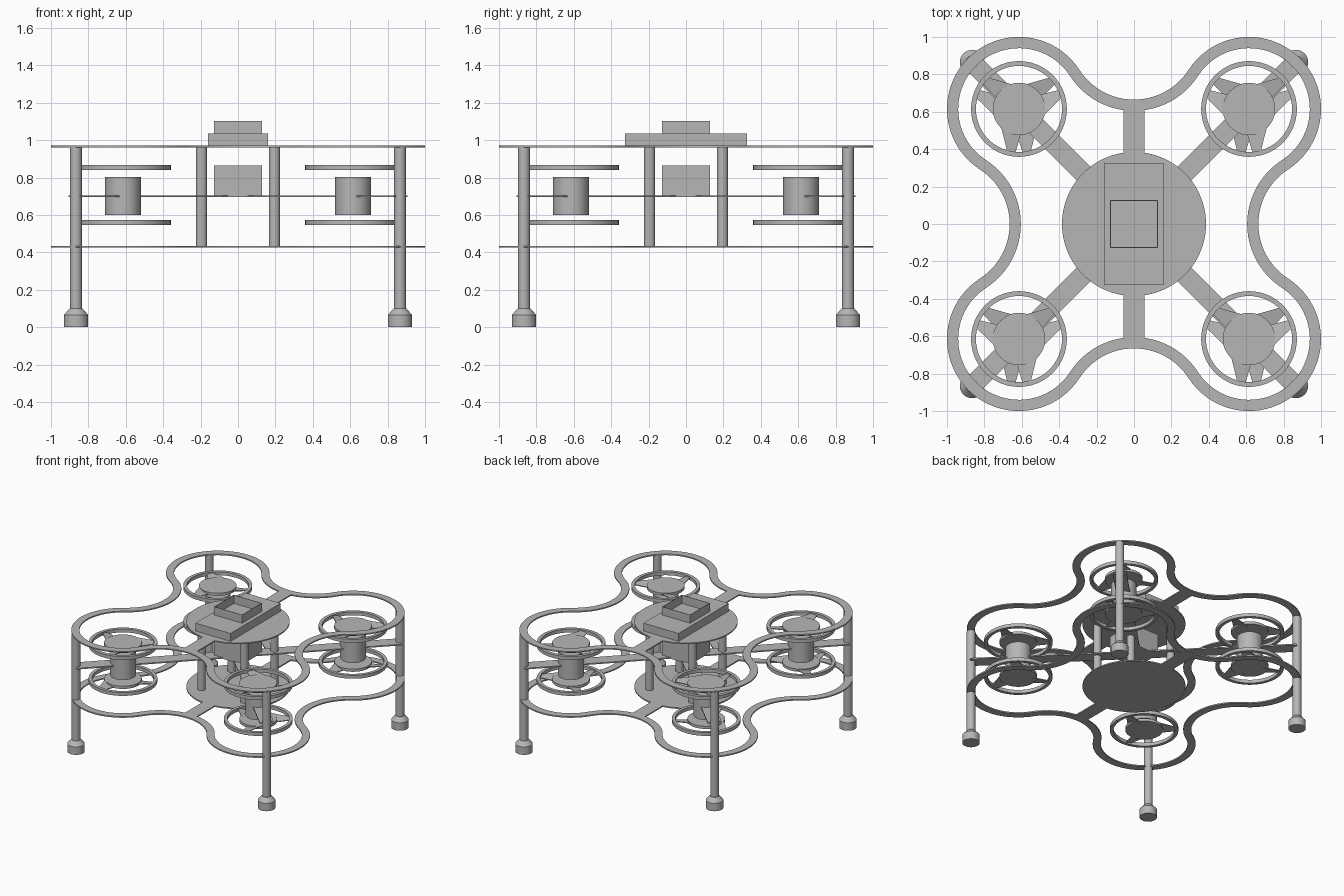
import bpy, bmesh
from math import sin, cos, pi, atan2, hypot
from mathutils import Matrix, Vector

old = bpy.data.objects.get("Cube")
if old:
    bpy.data.objects.remove(old, do_unlink=True)

grey = bpy.data.materials.new("plain grey")
grey.use_nodes = True
COLOUR = (0.47, 0.47, 0.47, 1)
grey.diffuse_color = COLOUR
grey.node_tree.nodes["Principled BSDF"].inputs["Base Color"].default_value = COLOUR
parts = []

LOBE = 0.615          # rotor centre offset on both axes
LOBE_R = 0.385        # outer radius of a guard lobe
DENT_R = 0.347        # radius of the inward curves between lobes
DENT_C = 1.012        # distance of those curve centres
BAND = 0.06
CORNERS = [(sx, sy) for sx in (-1, 1) for sy in (-1, 1)]


def finish(name, bm):
    bmesh.ops.recalc_face_normals(bm, faces=bm.faces)
    mesh = bpy.data.meshes.new(name)
    bm.to_mesh(mesh)
    bm.free()
    mesh.materials.append(grey)
    ob = bpy.data.objects.new(name, mesh)
    bpy.context.collection.objects.link(ob)
    parts.append(ob)
    return ob


def add_box(bm, x, y, z0, z1, cx=0, cy=0, turn=0):
    m = (Matrix.Rotation(turn, 4, 'Z')
         @ Matrix.Translation((cx, cy, (z0 + z1) / 2))
         @ Matrix.Diagonal((x, y, z1 - z0, 1)))
    bmesh.ops.create_cube(bm, size=1, matrix=m)


def add_cyl(bm, r, z0, z1, x=0, y=0, r2=None, sides=48):
    bmesh.ops.create_cone(bm, cap_ends=True, segments=sides, radius1=r,
                          radius2=r if r2 is None else r2, depth=z1 - z0,
                          matrix=Matrix.Translation((x, y, (z0 + z1) / 2)))


def add_band(bm, outer, inner, z0, z1):
    """Closed band with a rectangular section between two matching outlines."""
    loops = [[bm.verts.new((p.x, p.y, z)) for p in line]
             for line, z in ((outer, z0), (outer, z1), (inner, z1), (inner, z0))]
    n = len(outer)
    for k in range(4):
        a, b = loops[k], loops[(k + 1) % 4]
        for i in range(n):
            j = (i + 1) % n
            bm.faces.new((a[i], a[j], b[j], b[i]))


def circle(r, x=0, y=0, n=64):
    return [Vector((x + r * cos(2 * pi * i / n), y + r * sin(2 * pi * i / n)))
            for i in range(n)]


def guard_outline(inset):
    """Four round lobes joined by tangent inward curves."""
    end = atan2(DENT_C - LOBE, -LOBE)
    start = pi / 2 - end
    quarter = []
    for i in range(41):
        a = start + (end - start) * i / 40
        quarter.append(Vector((LOBE, LOBE)) + (LOBE_R - inset) * Vector((cos(a), sin(a))))
    for i in range(1, 24):
        a = (end - pi) + (-end - (end - pi)) * i / 24
        quarter.append(Vector((0, DENT_C)) + (DENT_R + inset) * Vector((cos(a), sin(a))))
    return [Matrix.Rotation(q * pi / 2, 2) @ p for q in range(4) for p in quarter]


# Upper and lower frame plates: guard band, centre disc and two struts
for name, z0 in (("lower_frame", 0.425), ("upper_frame", 0.96)):
    z1 = z0 + 0.01
    bm = bmesh.new()
    add_band(bm, guard_outline(0), guard_outline(BAND), z0, z1)
    add_cyl(bm, 0.385, z0, z1, sides=96)
    for s in (-1, 1):
        add_box(bm, 0.11, 0.24, z0, z1, 0, s * 0.495)
    finish(name, bm)

# Crossed motor arms
bm = bmesh.new()
for s in (-1, 1):
    add_box(bm, 2 * hypot(0.868, 0.868), 0.105, 0.695, 0.705, turn=s * pi / 4)
finish("motor_arms", bm)

# Legs with flared feet, and spacer posts
for sx, sy in CORNERS:
    x, y = sx * 0.866, sy * 0.866
    bm = bmesh.new()
    add_cyl(bm, 0.032, 0.09, 0.962, x, y, sides=32)
    finish("leg", bm)
    bm = bmesh.new()
    add_cyl(bm, 0.065, 0, 0.065, x, y)
    add_cyl(bm, 0.065, 0.065, 0.1, x, y, r2=0.034)
    finish("foot", bm)
    bm = bmesh.new()
    add_cyl(bm, 0.03, 0.43, 0.962, sx * 0.195, sy * 0.195, sides=32)
    finish("spacer_post", bm)


def add_blade(bm, x, y, z, angle, hand):
    """Pitched blade, wide at the hub and swept towards the rim."""
    shape = ((0.1, 0.095), (0.1, -0.02), (0.238, 0.02), (0.238, 0.06))
    rows = []
    for dz in (-0.003, 0.003):
        rows.append([bm.verts.new((x + r * cos(angle) - hand * t * sin(angle),
                                   y + r * sin(angle) + hand * t * cos(angle),
                                   z + dz + 0.18 * (t - 0.04)))
                     for r, t in shape])
    low, high = rows
    bm.faces.new(low)
    bm.faces.new(high)
    for i in range(4):
        j = (i + 1) % 4
        bm.faces.new((low[i], low[j], high[j], high[i]))


# Motors with a ringed rotor above and below each
for sx, sy in CORNERS:
    x, y = sx * LOBE, sy * LOBE
    bm = bmesh.new()
    add_cyl(bm, 0.096, 0.6, 0.802, x, y)
    finish("motor", bm)
    for name, z0, flip in (("lower_rotor", 0.545, -1), ("upper_rotor", 0.84, 1)):
        z1 = z0 + 0.028
        bm = bmesh.new()
        add_band(bm, circle(0.256, x, y), circle(0.23, x, y), z0, z1)
        add_cyl(bm, 0.14, z0 + 0.003, z1 - 0.003, x, y)
        for k in range(3):
            add_blade(bm, x, y, z0 + 0.014, -pi / 2 + k * 2 * pi / 3, flip * sx * sy)
        finish(name, bm)

# Battery block on the arms
bm = bmesh.new()
add_box(bm, 0.255, 0.255, 0.695, 0.865)
finish("battery", bm)

# Deck tray on the upper plate
bm = bmesh.new()
add_box(bm, 0.32, 0.65, 0.97, 1.035)
finish("deck_block", bm)

# Open-topped holder on the deck
bm = bmesh.new()
half = 0.1275
square = [Vector((sx * half, sy * half)) for sx, sy in ((-1, -1), (1, -1), (1, 1), (-1, 1))]
add_band(bm, square, [p * 0.97 for p in square], 1.035, 1.103)
finish("deck_holder", bm)

# Smooth round sides, keep edges sharp
bpy.ops.object.select_all(action='DESELECT')
for ob in parts:
    ob.select_set(True)
bpy.context.view_layer.objects.active = parts[0]
bpy.ops.object.shade_smooth_by_angle()
